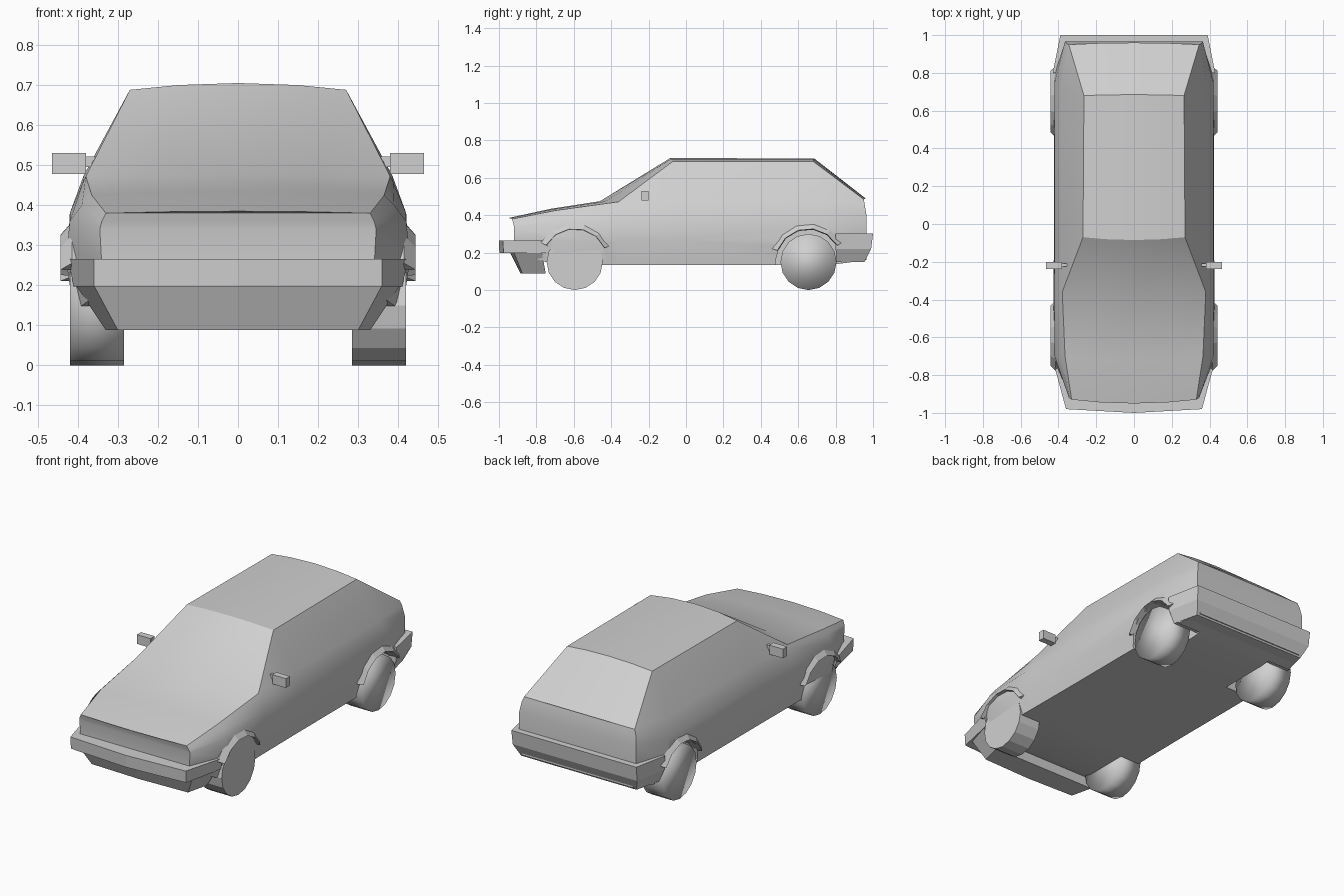
import bpy, bmesh, math

cube = bpy.data.objects.get("Cube")
if cube:
    bpy.data.objects.remove(cube, do_unlink=True)

# One grey paint for everything
GREY = (0.63, 0.63, 0.63, 1)
paint = bpy.data.materials.new("plain_grey")
paint.use_nodes = True
paint.diffuse_color = GREY
paint.node_tree.nodes["Principled BSDF"].inputs["Base Color"].default_value = GREY

FRONT_AXLE, REAR_AXLE, WHEEL_R = -0.595, 0.655, 0.15


def finish(name, bm):
    """Turn a bmesh into a painted object."""
    bmesh.ops.recalc_face_normals(bm, faces=bm.faces)
    mesh = bpy.data.meshes.new(name)
    bm.to_mesh(mesh)
    bm.free()
    mesh.materials.append(paint)
    obj = bpy.data.objects.new(name, mesh)
    bpy.context.collection.objects.link(obj)
    return obj


def activate(obj):
    bpy.ops.object.select_all(action="DESELECT")
    obj.select_set(True)
    bpy.context.view_layer.objects.active = obj


def smooth(obj, degrees):
    activate(obj)
    bpy.ops.object.shade_smooth_by_angle(angle=math.radians(degrees))


def skin(bm, rings):
    """Join closed rings of equal length with quads."""
    rows = [[bm.verts.new(p) for p in ring] for ring in rings]
    count = len(rows[0])
    for a, b in zip(rows, rows[1:]):
        for i in range(count):
            j = (i + 1) % count
            bm.faces.new((a[i], a[j], b[j], b[i]))
    return rows


def mirrored(half):
    """Complete a half ring that starts on the centre line."""
    return half + [(-x, y, z) for x, y, z in reversed(half[1:])]


def box(name, low, high):
    bm = bmesh.new()
    bmesh.ops.create_cube(bm, size=1)
    for v in bm.verts:
        v.co = [h if c > 0 else l for c, l, h in zip(v.co, low, high)]
    return finish(name, bm)


def cylinder(name, x, y, z, radius, depth, sides):
    """Cylinder lying along x."""
    bm = bmesh.new()
    bmesh.ops.create_cone(bm, cap_ends=True, segments=sides, radius1=radius,
                          radius2=radius, depth=depth)
    for v in bm.verts:
        v.co = (x + v.co.z, y + v.co.x, z + v.co.y)
    return finish(name, bm)


# Body stations from nose to tail: centre, top edge, belt, widest point, sill line
stations = [
    [(0, -.95, .385), (.33, -.93, .38), (.34, -.925, .36), (.345, -.92, .34), (.34, -.92, .25)],
    [(0, -.72, .435), (.365, -.7, .425), (.39, -.7, .4), (.42, -.7, .36), (.43, -.7, .265)],
    [(0, -.46, .475), (.38, -.36, .472), (.388, -.36, .455), (.42, -.36, .38), (.426, -.36, .265)],
    [(0, -.085, .705), (.27, -.07, .688), (.385, -.07, .475), (.42, -.07, .38), (.424, -.07, .265)],
    [(0, .685, .704), (.265, .68, .688), (.385, .7, .475), (.42, .75, .38), (.424, .78, .265)],
    [(0, .96, .49), (.345, .95, .485), (.355, .955, .46), (.365, .965, .4), (.365, .965, .265)],
]
floor_heights = (.2, .135, .135, .135, .135, .16)

rings = []
for points, floor in zip(stations, floor_heights):
    centre, edge, sill = points[0], points[1], points[-1]
    crown = tuple(c + (e - c) * k for c, e, k in zip(centre, edge, (.55, .3, .3)))
    rings.append(mirrored([centre, crown] + points[1:] + [(sill[0] - .02, sill[1], floor)]))

bm = bmesh.new()
rows = skin(bm, rings)
for row in (rows[0], rows[-1]):
    bm.faces.new((row[0], row[1], row[-1]))
    for i in range(1, len(row) // 2):
        bm.faces.new((row[i], row[i + 1], row[-i - 1], row[-i]))
body = finish("body", bm)

# Wheel wells cut from the body
for side in (1, -1):
    for axle in (FRONT_AXLE, REAR_AXLE):
        cutter = cylinder("well_cutter", side * .42, axle, WHEEL_R, .178, .36, 12)
        cutter.hide_render = True
        cut = body.modifiers.new("wheel_well", "BOOLEAN")
        cut.operation = "DIFFERENCE"
        cut.solver = "EXACT"
        cut.object = cutter
        activate(body)
        bpy.ops.object.modifier_apply(modifier=cut.name)
        bpy.data.objects.remove(cutter, do_unlink=True)
smooth(body, 28)


def stack(name, layers):
    """Solid from half outlines (x, y) at several heights."""
    bm = bmesh.new()
    rows = skin(bm, [mirrored([(x, y, z) for x, y in outline]) for z, outline in layers])
    bm.faces.new(rows[0])
    bm.faces.new(rows[-1])
    return finish(name, bm)


# Bumpers and front valance
stack("front_bumper", [
    (.265, [(0, -1), (.36, -.98), (.425, -.74), (0, -.74)]),
    (.197, [(0, -.998), (.36, -.975), (.41, -.74), (0, -.74)])])
stack("front_valance", [
    (.2, [(0, -.94), (.36, -.92), (.405, -.77), (0, -.77)]),
    (.088, [(0, -.885), (.3, -.875), (.33, -.75), (0, -.75)])])
stack("rear_bumper", [
    (.302, [(0, .8), (.43, .8), (.39, 1), (0, 1)]),
    (.22, [(0, .8), (.425, .8), (.388, .99), (0, .99)]),
    (.15, [(0, .805), (.395, .805), (.36, .955), (0, .955)])])

# Wheels, arch flares and door mirrors on both sides
for side, label in ((1, "left"), (-1, "right")):
    for axle, end, first, last in ((FRONT_AXLE, "front", 25, 150),
                                   (REAR_AXLE, "rear", 30, 160)):
        wheel = cylinder(f"{end}_{label}_wheel", side * .352, axle, WHEEL_R,
                         WHEEL_R, .135, 16)
        if (side, end) != (1, "front"):
            for face in wheel.data.polygons:
                face.use_smooth = True

        bm = bmesh.new()
        arcs = []
        for step in range(6):
            a = math.radians(first + (last - first) * step / 5)
            arcs.append([(side * x, axle + r * math.cos(a), WHEEL_R + r * math.sin(a))
                         for x, r in ((.415, .21), (.443, .178), (.38, .174), (.38, .2))])
        rows = skin(bm, arcs)
        bm.faces.new(rows[0])
        bm.faces.new(rows[-1])
        finish(f"{end}_{label}_arch_flare", bm)

    for part, x0, x1, low, high in (("housing", .38, .465, (-.237, .478), (-.2, .53)),
                                    ("stalk", .34, .385, (-.225, .495), (-.208, .522))):
        xs = sorted((side * x0, side * x1))
        box(f"{label}_mirror_{part}", (xs[0], *low), (xs[1], *high))
